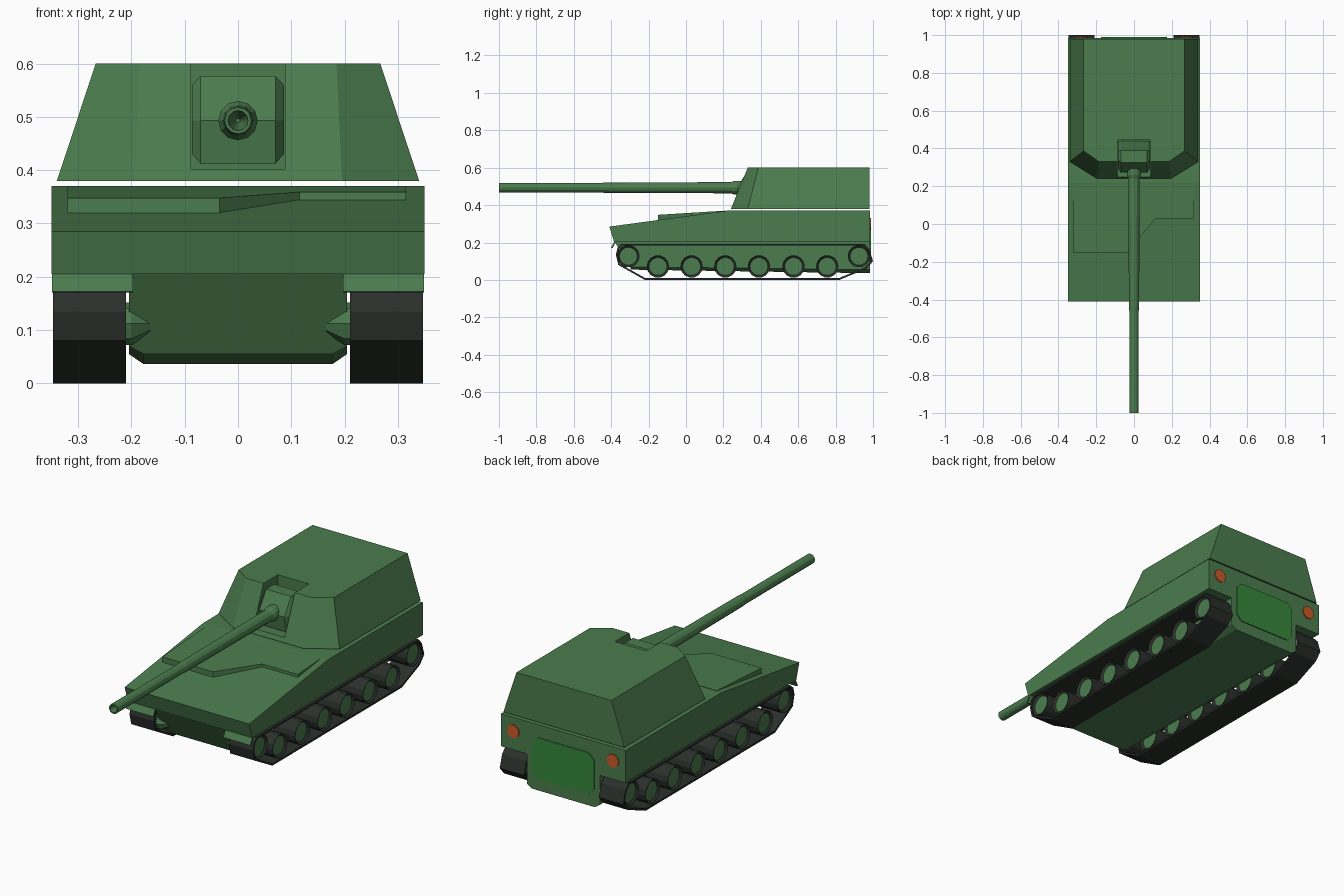
import bpy, bmesh, math
from mathutils import Matrix

if "Cube" in bpy.data.objects:
    bpy.data.objects.remove(bpy.data.objects["Cube"])


def material(name, rgb):
    m = bpy.data.materials.new(name)
    m.diffuse_color = (*rgb, 1)
    m.use_nodes = True
    m.node_tree.nodes["Principled BSDF"].inputs["Base Color"].default_value = m.diffuse_color
    return m


GREEN = material("army green", (0.07, 0.2, 0.075))
BLACK = material("track black", (0.024, 0.03, 0.025))
BRIGHT = material("door green", (0.036, 0.24, 0.042))
ORANGE = material("lamp orange", (0.6, 0.1, 0.02))


def finish(name, bm, *mats, recalc=True):
    if recalc:
        bmesh.ops.recalc_face_normals(bm, faces=bm.faces)
    mesh = bpy.data.meshes.new(name)
    bm.to_mesh(mesh)
    bm.free()
    for m in mats:
        mesh.materials.append(m)
    ob = bpy.data.objects.new(name, mesh)
    bpy.context.collection.objects.link(ob)
    return ob


def loft(name, rings, mat, caps=True, recalc=True):
    """Skin a row of closed rings of points, with end caps."""
    bm = bmesh.new()
    vs = [[bm.verts.new(p) for p in r] for r in rings]
    n = len(vs[0])
    for a, b in zip(vs, vs[1:]):
        for i in range(n):
            j = (i + 1) % n
            bm.faces.new((a[i], b[i], b[j], a[j]))
    if caps:
        bm.faces.new(vs[0])
        bm.faces.new(vs[-1])
    return finish(name, bm, mat, recalc=recalc)


def side_prism(name, x0, x1, profile, mat, **kw):
    return loft(name, [[(x, y, z) for y, z in profile] for x in (x0, x1)], mat, **kw)


def circle_y(x, y, z, r, n):
    return [(x + r * math.cos(2 * math.pi * i / n), y, z + r * math.sin(2 * math.pi * i / n))
            for i in range(n)]


def mirrored(pts):
    return pts + [(-p[0], *p[1:]) for p in reversed(pts)]


# Upper hull with sloped glacis
side_prism("upper_hull", -0.35, 0.35,
           [(-0.41, 0.285), (0.22, 0.37), (0.985, 0.37), (0.985, 0.205), (-0.385, 0.205)], GREEN)

# Lower hull between the tracks, sloped nose and chamfered belly
front = [(x, -0.385 + (0.21 - z) * 0.6, z) for x, z in mirrored([(0.205, 0.21), (0.205, 0.07), (0.177, 0.055)])]
rear = [(x, 0.985, z) for x, z in mirrored([(0.205, 0.21), (0.205, 0.055), (0.177, 0.036)])]
loft("lower_hull", [front, rear], GREEN)

# Raised engine deck plate on the glacis
outline = [(-0.32, 0.21), (0.315, 0.21), (0.315, 0.03), (0.115, 0.03), (-0.035, -0.15), (-0.32, -0.15)]
loft("deck_plate", [[(x, y, 0.281 + (y + 0.41) * 0.135) for x, y in outline],
                    [(x, y, 0.348 + (y + 0.15) * 0.062) for x, y in outline]], GREEN)

# Turret with a notch cut for the gun mount
turret = loft("turret", [
    [(x, y, 0.38) for x, y in mirrored([(0.195, 0.24), (0.34, 0.33), (0.34, 0.98)])],
    [(x, y, 0.60) for x, y in mirrored([(0.185, 0.33), (0.267, 0.387), (0.267, 0.98)])]], GREEN)
cutter = side_prism("notch_cutter", -0.088, 0.088,
                    [(0.1, 0.402), (0.445, 0.402), (0.445, 0.7), (0.1, 0.7)], GREEN)
cutter.hide_render = True
cutter.hide_viewport = True
cut = turret.modifiers.new("notch", 'BOOLEAN')
cut.operation = 'DIFFERENCE'
cut.solver = 'EXACT'
cut.object = cutter

# Gun mantlet, wedge-faced with bevelled cheeks
full = [(0.39, 0.577), (0.325, 0.577), (0.272, 0.493), (0.285, 0.412), (0.44, 0.412)]
cheek = [(0.385, 0.56), (0.34, 0.56), (0.295, 0.493), (0.305, 0.43), (0.435, 0.43)]
loft("gun_mantlet", [[(x, y, z) for y, z in p] for x, p in
                     ((-0.086, cheek), (-0.07, full), (0.07, full), (0.086, cheek))], GREEN)

# Barrel with hollow muzzle and base collar
loft("gun_barrel", [circle_y(0, y, 0.493, r, 12) for y, r in (
    (-0.9, 0.004), (-1.0, 0.019), (-1.0, 0.025), (-0.46, 0.025), (-0.44, 0.027),
    (0.24, 0.03), (0.26, 0.037), (0.31, 0.037))], GREEN)

# Rear door and tail lamps
w, h, c = 0.175, 0.105, 0.03
door = mirrored([(w - c, 0.2 + h), (w, 0.2 + h - c), (w, 0.2 - h + c), (w - c, 0.2 - h)])
loft("rear_door", [[(x, y, z) for x, z in door] for y in (0.983, 0.99)], BRIGHT)

# Track outline (y, z), running backwards along the top
belt = [(-0.345, 0.192), (0.955, 0.192), (0.98, 0.165), (1.0, 0.1), (0.965, 0.06), (0.82, 0.0),
        (-0.22, 0.0), (-0.362, 0.08), (-0.375, 0.135), (-0.366, 0.172)]
wheels = [(y, 0.072) for y in (-0.15, 0.03, 0.21, 0.39, 0.575, 0.755)] + [(-0.308, 0.127), (0.925, 0.127)]


def wheel(name, x, y, z):
    """Black tyre with a sunken green disc on both faces."""
    bm = bmesh.new()
    bmesh.ops.create_cone(bm, cap_ends=True, segments=14, radius1=0.06, radius2=0.06, depth=0.126,
                          matrix=Matrix.Translation((x, y, z)) @ Matrix.Rotation(math.pi / 2, 4, 'Y'))
    discs = [f for f in bm.faces if len(f.verts) > 4]
    bmesh.ops.inset_individual(bm, faces=discs, thickness=0.012, depth=-0.01)
    for f in discs:
        f.material_index = 1
    finish(name, bm, BLACK, GREEN, recalc=False)


for s, side in ((-1, "left"), (1, "right")):
    # Track band
    xs = sorted((s * 0.21, s * 0.347))
    band = side_prism(side + "_track", *xs, belt, BLACK, caps=False, recalc=False)
    bm = bmesh.new()
    bm.from_mesh(band.data)
    bm.faces.ensure_lookup_table()
    bm.normal_update()
    if bm.faces[0].normal.z < 0:
        bmesh.ops.reverse_faces(bm, faces=bm.faces)
    bm.to_mesh(band.data)
    bm.free()
    thick = band.modifiers.new("thickness", 'SOLIDIFY')
    thick.thickness = 0.01
    thick.offset = -1

    # Road wheels and end wheels
    for i, (y, z) in enumerate(wheels):
        wheel(f"{side}_wheel_{i + 1}", s * 0.279, y, z)

    # Final drive cone beside the nose
    loft(side + "_final_drive", [[(s * x, y, z) for y, _, z in
                                  [(p[0] - 0.308, 0, p[2]) for p in circle_y(0, 0, 0.112, r, 8)]]
                                 for x, r in ((0.165, 0.018), (0.2, 0.04), (0.22, 0.04))], GREEN)

    # Front mud flap
    side_prism(side + "_mud_flap", s * 0.197, s * 0.349,
               [(-0.40, 0.172), (-0.38, 0.212), (-0.372, 0.208), (-0.392, 0.17)], GREEN)

    # Tail lamp
    loft(side + "_tail_lamp", [circle_y(s * 0.28, y, 0.3, 0.034, 10) for y in (0.983, 0.99)], ORANGE)
